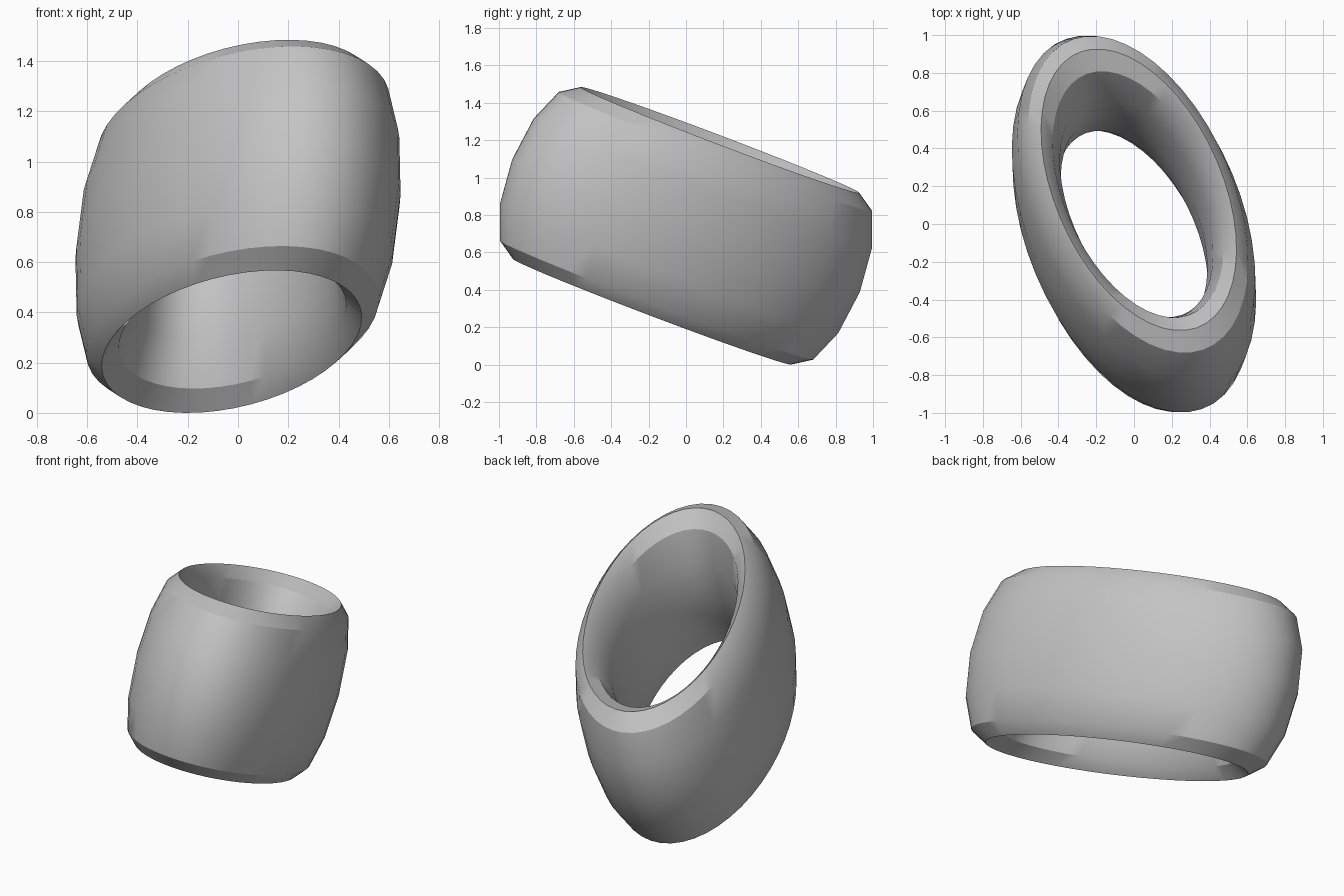
import bpy
import math
from mathutils import Matrix, Vector

cube = bpy.data.objects.get("Cube")
if cube:
    bpy.data.objects.remove(cube, do_unlink=True)

# Plain grey finish
grey = bpy.data.materials.new("plain grey")
grey.use_nodes = True
colour = (0.55, 0.55, 0.55, 1.0)
grey.diffuse_color = colour
grey.node_tree.nodes["Principled BSDF"].inputs["Base Color"].default_value = colour

# Band: a ring with a tall oval section
bpy.ops.mesh.primitive_torus_add(major_radius=1, minor_radius=0.25,
                                 major_segments=48, minor_segments=12)
band = bpy.context.object
band.name = "ring_band"
band.data.name = "ring_band"

# Squash the ring to an oval, stretch it along its axis and lean it over
long_axis = Vector((0.306, -0.731, 0.272))
axis = Vector((0.051, 0.367, 0.929)).normalized()
long_axis -= axis * long_axis.dot(axis)
short_axis = long_axis.cross(axis).normalized() * -0.449
tall_axis = axis * 1.975
lean = Matrix((short_axis, long_axis, tall_axis)).transposed()
if lean.determinant() < 0:
    lean.col[0] = -lean.col[0]
band.data.transform(lean.to_4x4())

# Stand it on the floor
lowest = min(v.co.z for v in band.data.vertices)
band.data.transform(Matrix.Translation((0, 0, -lowest)))

band.data.materials.append(grey)
bpy.ops.object.shade_smooth_by_angle(angle=math.radians(30))
